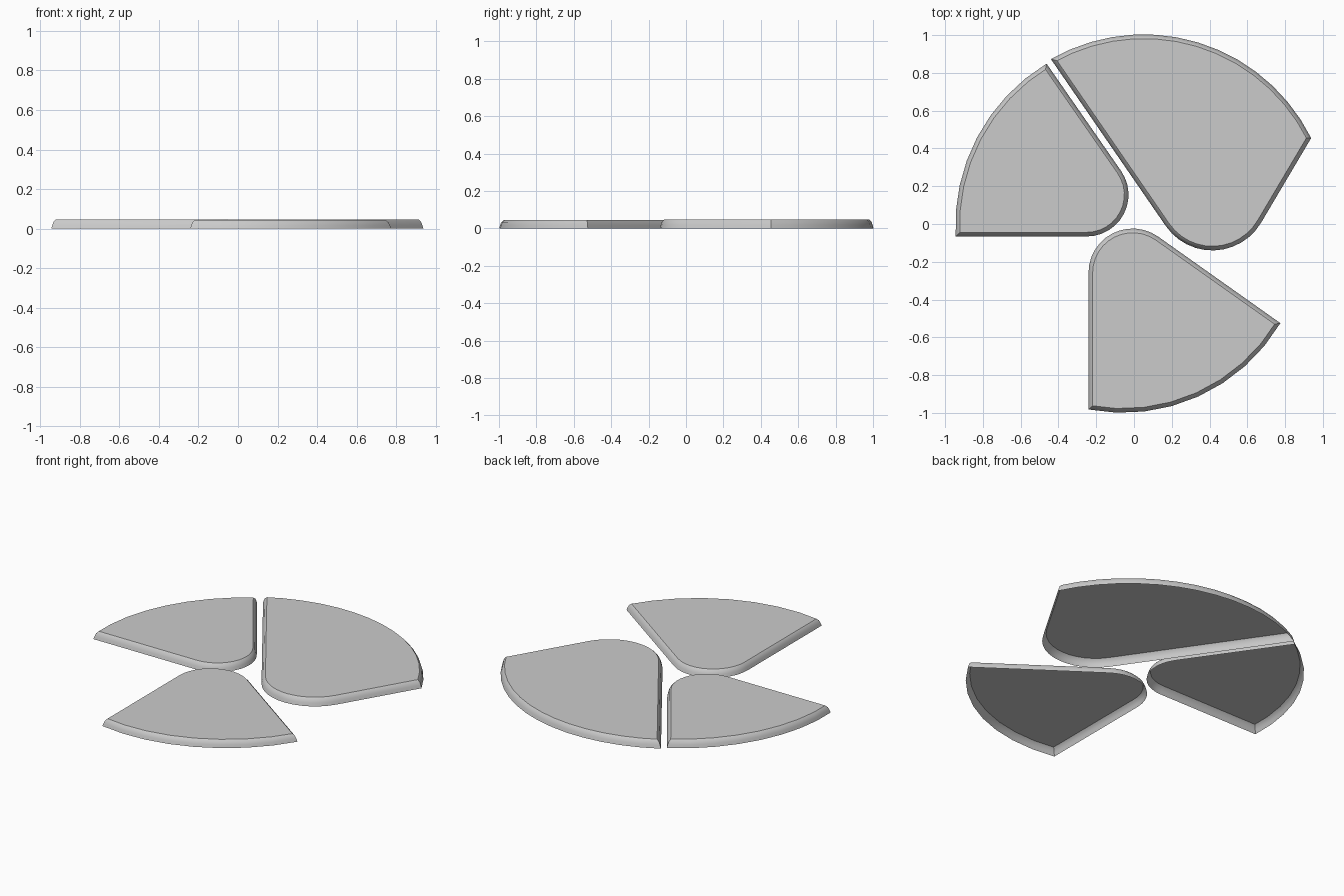
import bpy, bmesh, math
from mathutils import Vector

if "Cube" in bpy.data.objects:
    bpy.data.objects.remove(bpy.data.objects["Cube"])


def outline(p0, p1, R, c, r, n_arc, n_fil=12):
    """Counter-clockwise wedge: outer arc p0 to p1, then a rounded inner tip."""
    p0, p1, c = Vector(p0), Vector(p1), Vector(c)
    chord = p1 - p0
    side = Vector((-chord.y, chord.x)).normalized()
    o = (p0 + p1) / 2 + side * math.sqrt(R * R - chord.length_squared / 4)
    a0 = math.atan2(p0.y - o.y, p0.x - o.x)
    sweep = (math.atan2(p1.y - o.y, p1.x - o.x) - a0) % math.tau
    pts = []
    for i in range(n_arc + 1):
        a = a0 + sweep * i / n_arc
        pts.append(o + R * Vector((math.cos(a), math.sin(a))))
    d0, d1 = p0 - c, p1 - c
    f0 = math.atan2(d1.y, d1.x) + math.acos(r / d1.length)
    f1 = math.atan2(d0.y, d0.x) - math.acos(r / d0.length)
    fsweep = (f1 - f0) % math.tau
    for i in range(n_fil + 1):
        a = f0 + fsweep * i / n_fil
        pts.append(c + r * Vector((math.cos(a), math.sin(a))))
    return pts


def inset(pts, t):
    """Mitred inward offset of a closed outline."""
    out = []
    for i, p in enumerate(pts):
        e0 = (p - pts[i - 1]).normalized()
        e1 = (pts[(i + 1) % len(pts)] - p).normalized()
        n0, n1 = Vector((-e0.y, e0.x)), Vector((-e1.y, e1.x))
        out.append(p + (n0 + n1) * t / (1 + n0.dot(n1)))
    return out


def wedge(name, h, *args):
    pts = outline(*args)
    bm = bmesh.new()
    # sloping rim, widest at the base, curving in to the flat top; underside open
    rings = []
    for t, z in ((0, 0), (0.005, 0.4), (0.011, 0.75), (0.022, 1)):
        rings.append([bm.verts.new((p.x, p.y, z * h)) for p in inset(pts, t)])
    n = len(pts)
    for lo, hi in zip(rings, rings[1:]):
        for i in range(n):
            j = (i + 1) % n
            bm.faces.new((lo[i], lo[j], hi[j], hi[i]))
    bm.faces.new(rings[-1])
    me = bpy.data.meshes.new(name)
    bm.to_mesh(me)
    bm.free()
    ob = bpy.data.objects.new(name, me)
    bpy.context.collection.objects.link(ob)
    bpy.context.view_layer.objects.active = ob
    ob.select_set(True)
    bpy.ops.object.shade_smooth_by_angle(angle=math.radians(25))
    ob.select_set(False)


# three pie-shaped plates
wedge("large_wedge", 0.047, (0.938, 0.455), (-0.44, 0.873), 0.99,
      (0.415, 0.16), 0.30, 14)
wedge("left_wedge", 0.046, (-0.463, 0.849), (-0.944, -0.066), 1.0,
      (-0.25, 0.155), 0.221, 8)
wedge("front_wedge", 0.044, (-0.241, -0.982), (0.775, -0.525), 0.97,
      (-0.007, -0.258), 0.234, 8)
